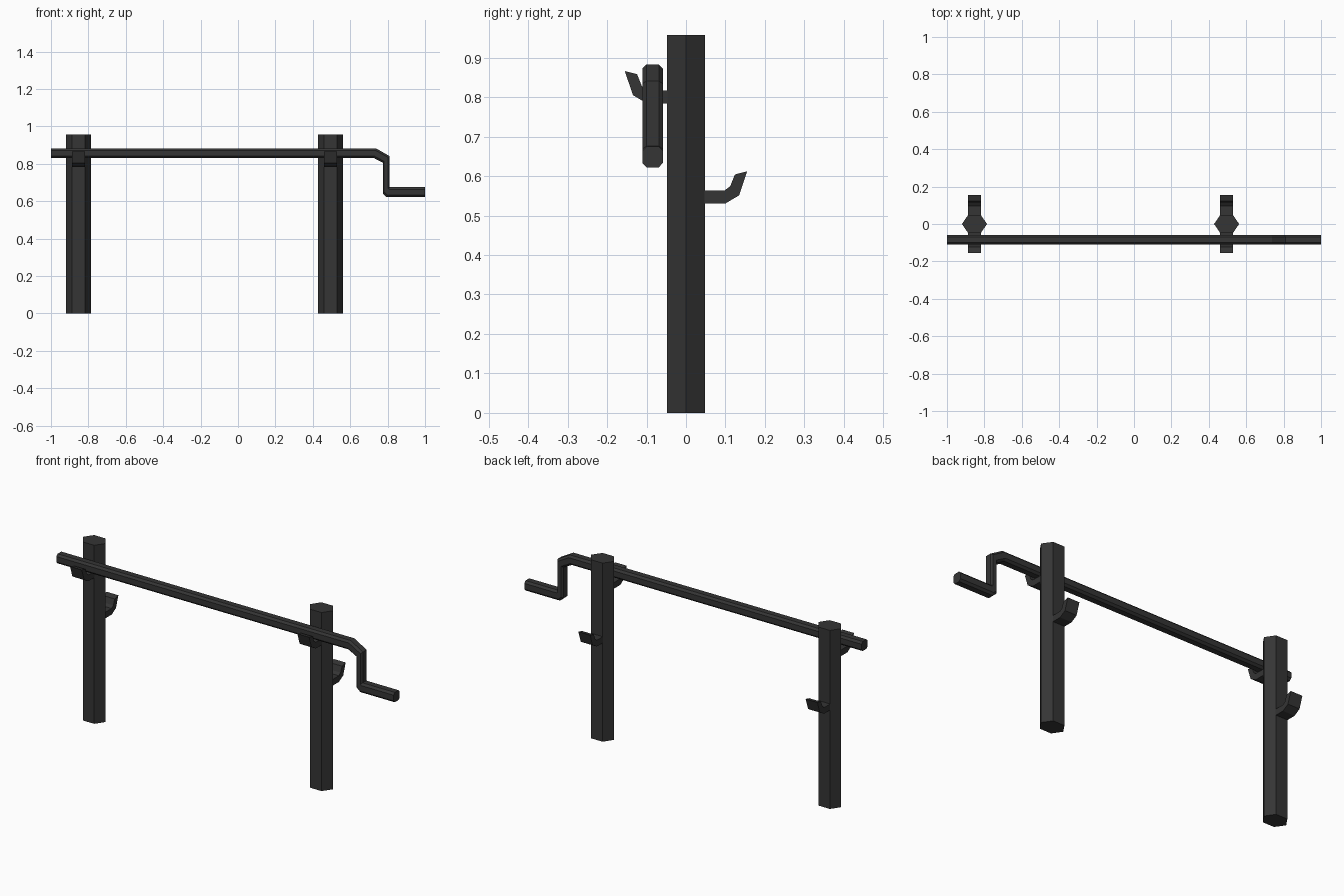
import bpy, bmesh
from mathutils import Vector

if "Cube" in bpy.data.objects:
    bpy.data.objects.remove(bpy.data.objects["Cube"])

mat = bpy.data.materials.new("dark_grey_iron")
mat.diffuse_color = (0.035, 0.035, 0.035, 1)
mat.use_nodes = True
mat.node_tree.nodes["Principled BSDF"].inputs["Base Color"].default_value = mat.diffuse_color


def loft(name, rings):
    """Skin a list of equal-length closed rings and cap both ends."""
    bm = bmesh.new()
    rows = [[bm.verts.new(p) for p in ring] for ring in rings]
    n = len(rows[0])
    for a, b in zip(rows, rows[1:]):
        for i in range(n):
            j = (i + 1) % n
            bm.faces.new((a[i], a[j], b[j], b[i]))
    bm.faces.new(rows[0][::-1])
    bm.faces.new(rows[-1])
    bmesh.ops.recalc_face_normals(bm, faces=bm.faces)
    me = bpy.data.meshes.new(name)
    bm.to_mesh(me)
    bm.free()
    me.materials.append(mat)
    ob = bpy.data.objects.new(name, me)
    bpy.context.collection.objects.link(ob)
    return ob


# cross-sections
HEX = [(-.067, 0), (-.034, -.048), (.034, -.048), (.067, 0), (.034, .048), (-.034, .048)]
HOOK = [(.044, .033), (.044, 0), (.099, 0), (.1345, .021), (.155, .082),
        (.124, .074), (.112, .044), (.097, .033)]
OCT = [(1, -.0155), (1, .0155), (.58, .026), (-.58, .026),
       (-1, .0155), (-1, -.0155), (-.58, -.026), (.58, -.026)]

# hexagonal posts, each with a high front hook and a low back hook
for side, cx in (("left", -.853), ("right", .495)):
    loft(f"{side}_post", [[(cx + x, y, z) for x, y in HEX] for z in (0, .957)])
    for where, sy, z0 in (("front", -1, .784), ("back", 1, .530)):
        loft(f"{side}_{where}_hook",
             [[(cx + dx, sy * y, z0 + z) for y, z in HOOK] for dx in (-.035, .035)])

# crank bar: (x, z) pairs for the two edges of each section along the path
PATH = [((-1, .883), (-1, .832)), ((.738, .883), (.725, .832)),
        ((.811, .841), (.774, .806)), ((.811, .676), (.774, .641)),
        ((.813, .675), (.795, .622)), ((1, .675), (1, .622))]
rings = []
for a, b in PATH:
    a, b = Vector((a[0], -.0845, a[1])), Vector((b[0], -.0845, b[1]))
    rings.append([(a + b) / 2 + (a - b) / 2 * u + Vector((0, v, 0)) for u, v in OCT])
loft("crank_bar", rings)
